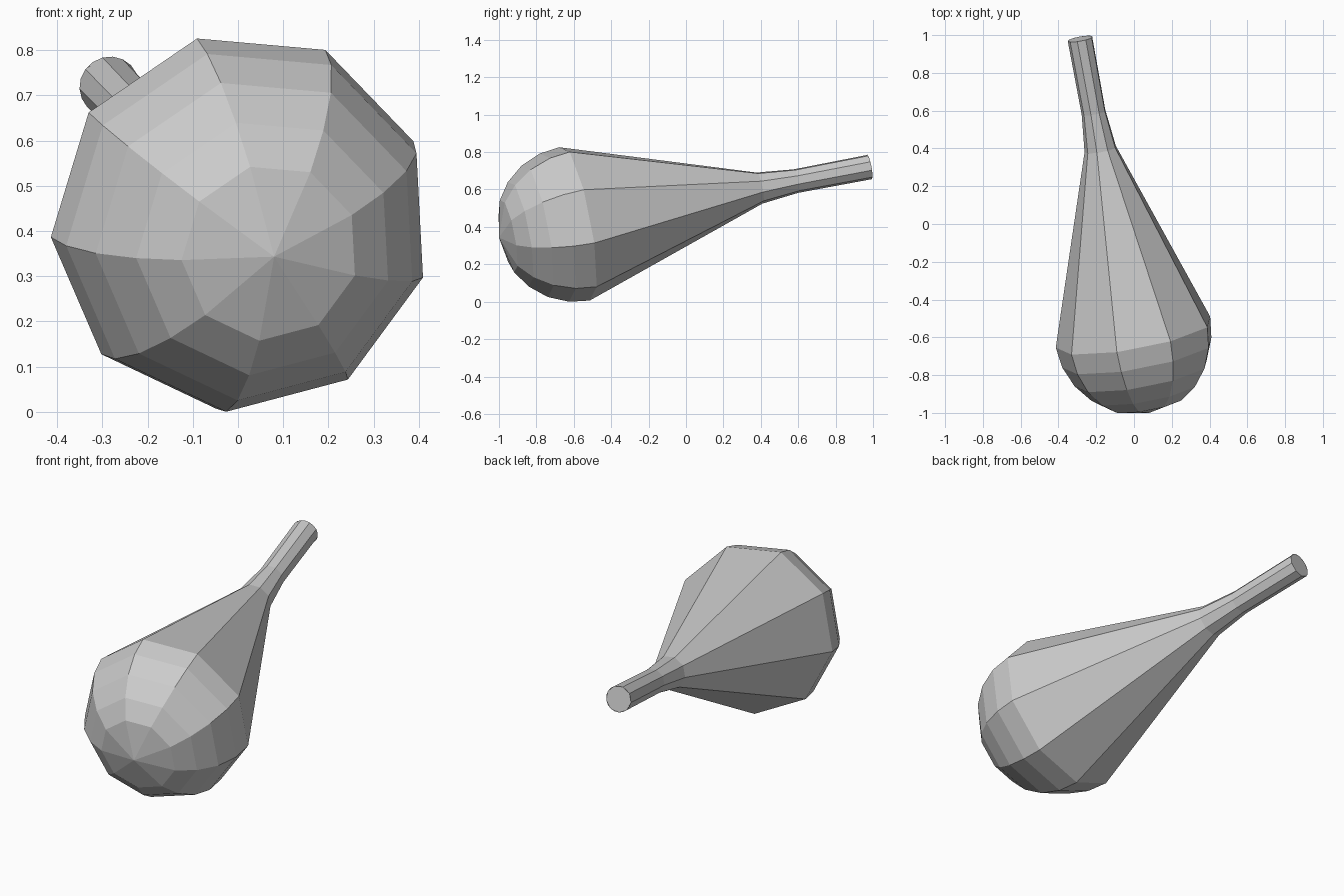
import bpy, bmesh, math
from mathutils import Vector

if "Cube" in bpy.data.objects:
    bpy.data.objects.remove(bpy.data.objects["Cube"])

SIDES = 9
START = math.radians(103)
tip = Vector((0.08, -1.0, 0.35))       # centre of the round front
end = Vector((-0.285, 0.98, 0.727))    # centre of the handle end
axis = (end - tip).normalized()
u = (Vector((1, 0, 0)) - axis * axis.x).normalized()
v = u.cross(axis)

bm = bmesh.new()


def ring(dist, radius, n=SIDES):
    """Circle of n points around the tilted axis."""
    angles = [START + math.tau * i / n for i in range(n)]
    return [bm.verts.new(tip + axis * dist
                         + (u * math.cos(a) + v * math.sin(a)) * radius)
            for a in angles]


# Profile: rounded head, cone, neck, handle
profile = [(0.43 * (1 - math.cos(t)), 0.425 * math.sin(t))
           for t in map(math.radians, (28, 43, 59, 75, 90))]
profile += [(1.443, 0.086), (1.645, 0.065)]
rings = [ring(d, r) for d, r in profile]

# Front fan and side walls
pole = bm.verts.new(tip)
for i in range(SIDES):
    bm.faces.new((pole, rings[0][i], rings[0][(i + 1) % SIDES]))
for a, b in zip(rings, rings[1:]):
    for i in range(SIDES):
        j = (i + 1) % SIDES
        bm.faces.new((a[i], a[j], b[j], b[i]))

# Handle ends in a rounder, closed disc with twice the sides
disc = ring((end - tip).length, 0.067, SIDES * 2)
last = rings[-1]
for i in range(SIDES):
    bm.faces.new((last[i], last[(i + 1) % SIDES],
                  disc[(2 * i + 2) % (2 * SIDES)], disc[2 * i + 1], disc[2 * i]))
bm.faces.new(disc)

# Rest on the ground
low = min(p.co.z for p in bm.verts)
bmesh.ops.translate(bm, verts=bm.verts, vec=(0, 0, -low))
bmesh.ops.recalc_face_normals(bm, faces=bm.faces)

mesh = bpy.data.meshes.new("maraca")
bm.to_mesh(mesh)
bm.free()
bpy.context.collection.objects.link(bpy.data.objects.new("maraca", mesh))
